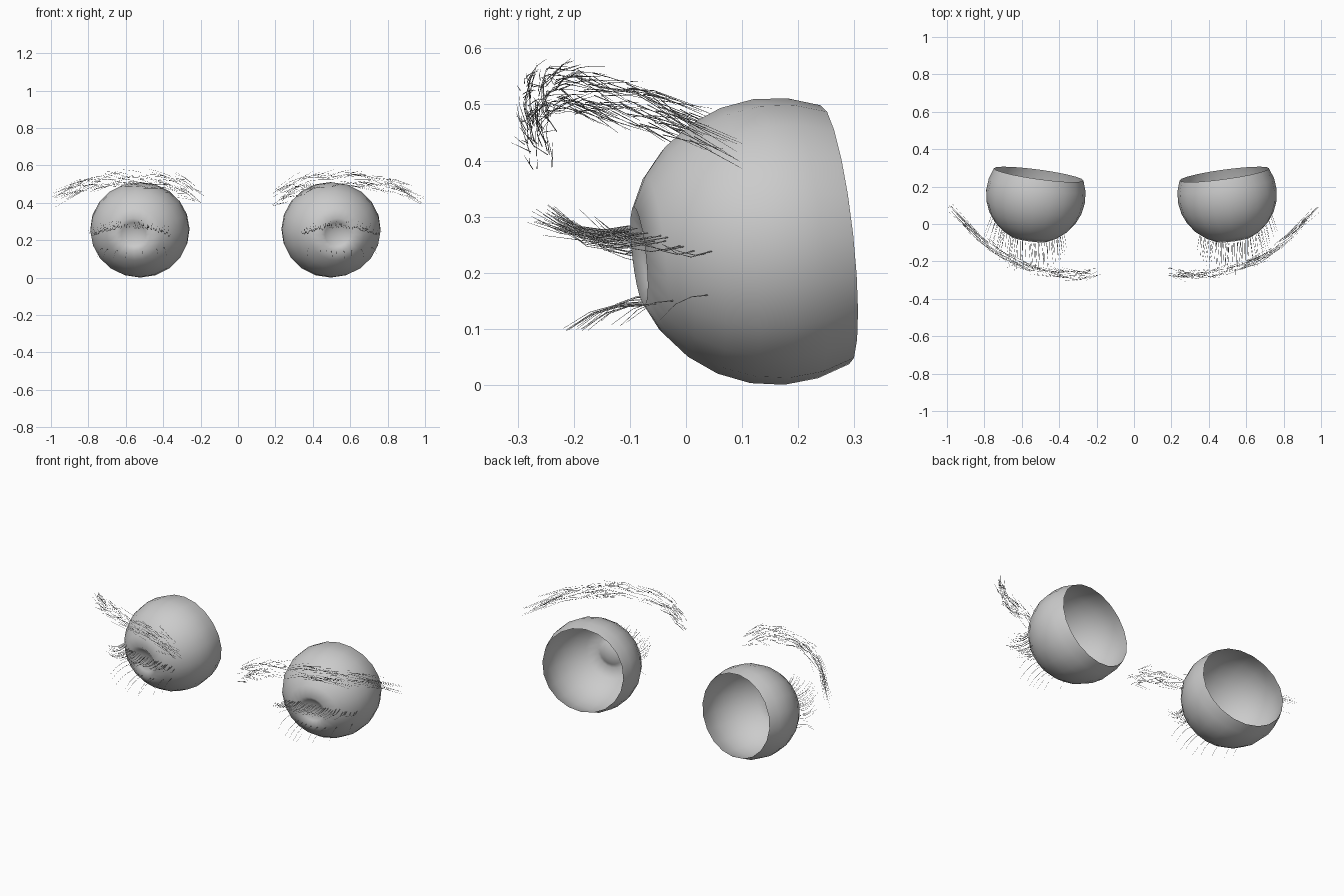
import bpy, bmesh, math, random
from mathutils import Vector

if "Cube" in bpy.data.objects:
    bpy.data.objects.remove(bpy.data.objects["Cube"], do_unlink=True)

# one grey for eyeballs and hairs alike
GREY = (0.6, 0.6, 0.6, 1)
grey = bpy.data.materials.new("soft grey")
grey.use_nodes = True
grey.diffuse_color = GREY
grey.node_tree.nodes["Principled BSDF"].inputs["Base Color"].default_value = GREY

R = 0.26
SHAPE = Vector((1.025, 1, 0.985))  # slightly wide eyeball
GAZE = Vector((0.14, -1, -0.11)).normalized()
BROW = [Vector(p) for p in ((0.18, -0.25, 0.425), (0.28, -0.275, 0.48), (0.42, -0.265, 0.515),
                            (0.56, -0.235, 0.528), (0.70, -0.17, 0.52), (0.84, -0.06, 0.49),
                            (0.995, 0.095, 0.415))]


def finish(name, bm, side):
    """Mirror for the chosen side and link as an object."""
    if side < 0:
        for v in bm.verts:
            v.co.x = -v.co.x
        bmesh.ops.reverse_faces(bm, faces=bm.faces[:])
    me = bpy.data.meshes.new(name)
    bm.to_mesh(me)
    bm.free()
    me.materials.append(grey)
    ob = bpy.data.objects.new(name, me)
    bpy.context.collection.objects.link(ob)
    return ob


def strand(bm, pts, r):
    """Thin three-sided hair tapering to its tip."""
    rings = []
    for i, p in enumerate(pts):
        d = (pts[min(i + 1, len(pts) - 1)] - pts[max(i - 1, 0)]).normalized()
        u = d.orthogonal().normalized()
        w = d.cross(u)
        k = r * (1 - 0.7 * i / (len(pts) - 1))
        rings.append([bm.verts.new(p + k * (u * math.cos(a) + w * math.sin(a)))
                      for a in (0, math.tau / 3, 2 * math.tau / 3)])
    for a, b in zip(rings, rings[1:]):
        for j in range(3):
            bm.faces.new((a[j], a[(j + 1) % 3], b[(j + 1) % 3], b[j]))


def eyeball(side, label, centre, segs=20):
    # profile runs from the sunken iris, over its rim, to the open back
    profile = [(0.0, R - 0.045), (0.035, R - 0.042), (0.065, R - 0.031)]
    back = math.acos(-0.11 / R)
    start = math.radians(20)
    for i in range(8):
        a = start + (back - start) * i / 7
        profile.append((R * math.sin(a), R * math.cos(a)))
    u = GAZE.cross(Vector((0, 0, 1))).normalized()
    w = u.cross(GAZE)
    bm = bmesh.new()

    def point(r, h, a):
        p = GAZE * h + r * (u * math.cos(a) + w * math.sin(a))
        return bm.verts.new(centre + p * SHAPE)

    pole = point(0, profile[0][1], 0)
    rings = [[point(r, h, math.tau * j / segs) for j in range(segs)] for r, h in profile[1:]]
    for j in range(segs):
        k = (j + 1) % segs
        bm.faces.new((pole, rings[0][k], rings[0][j]))
        for a, b in zip(rings, rings[1:]):
            bm.faces.new((a[j], a[k], b[k], b[j]))
    bm.normal_update()
    # keep all faces pointing away from the centre
    bmesh.ops.reverse_faces(bm, faces=[f for f in bm.faces
                                       if f.normal.dot(f.calc_center_median() - centre) < 0])
    ob = finish(label + "_eyeball", bm, side)
    for p in ob.data.polygons:
        p.use_smooth = True


def lashes(side, label, centre, upper, count, rng):
    bm = bmesh.new()
    for i in range(count):
        s = -1 + 2 * (i + rng.uniform(0.0, 1.0)) / count
        dx = 0.045 + s * (0.2 if upper else 0.18)
        arch = 1 - s * s
        if upper:
            z = 0.232 + 0.045 * arch + rng.uniform(-0.008, 0.008)
            length = (0.09 + 0.075 * arch) * rng.uniform(0.75, 1.1)
            bend = (0, -0.007, 0.0, 0.03 * rng.uniform(0.2, 1.3))
        else:
            z = 0.162 - 0.02 * arch
            length = (0.1 + 0.04 * arch) * rng.uniform(0.75, 1.1)
            bend = (0, -0.003, -0.016, -0.045)
        # roots sit on the eyeball surface
        dz = (z - centre.z) / SHAPE.z
        y = centre.y - math.sqrt(R * R - (dx / SHAPE.x) ** 2 - dz * dz)
        root = Vector((centre.x + dx, y - 0.002, z))
        fan = 0.28 * max(s, 0) ** 2 + 0.08 * s + rng.uniform(-0.08, 0.08)
        strand(bm, [root + Vector((fan * length * k / 3, -length * k / 3, bend[k]))
                    for k in range(4)], 0.0012)
    finish(label + ("_upper_lashes" if upper else "_lower_lashes"), bm, side)


def brow_point(t):
    f = t * (len(BROW) - 1)
    i = min(int(f), len(BROW) - 2)
    return BROW[i].lerp(BROW[i + 1], f - i)


def eyebrow(side, label, rng, count=130):
    bm = bmesh.new()
    for _ in range(count):
        t = rng.uniform(0, 0.9)
        span = min(rng.uniform(0.08, 0.16), 1 - t)
        v = rng.uniform(-1, 1)
        rise = rng.uniform(-0.025, 0.03)
        depth = rng.uniform(-0.022, 0.022)
        lean = rng.uniform(-0.02, 0.02)
        pts = []
        for k in range(4):
            q = t + span * k / 3
            half = 0.046 - 0.024 * q ** 3
            pts.append(brow_point(q) + Vector((0, depth + lean * k / 3,
                                               v * half + rise * k / 3)))
        strand(bm, pts, 0.001)
    finish(label + "_eyebrow", bm, side)


for side, label, cx in ((1, "left", 0.498), (-1, "right", 0.525)):
    rng = random.Random(5 + side)
    centre = Vector((cx, 0.157, 0.256))
    eyeball(side, label, centre)
    lashes(side, label, centre, True, 46, rng)
    lashes(side, label, centre, False, 9, rng)
    eyebrow(side, label, rng)
